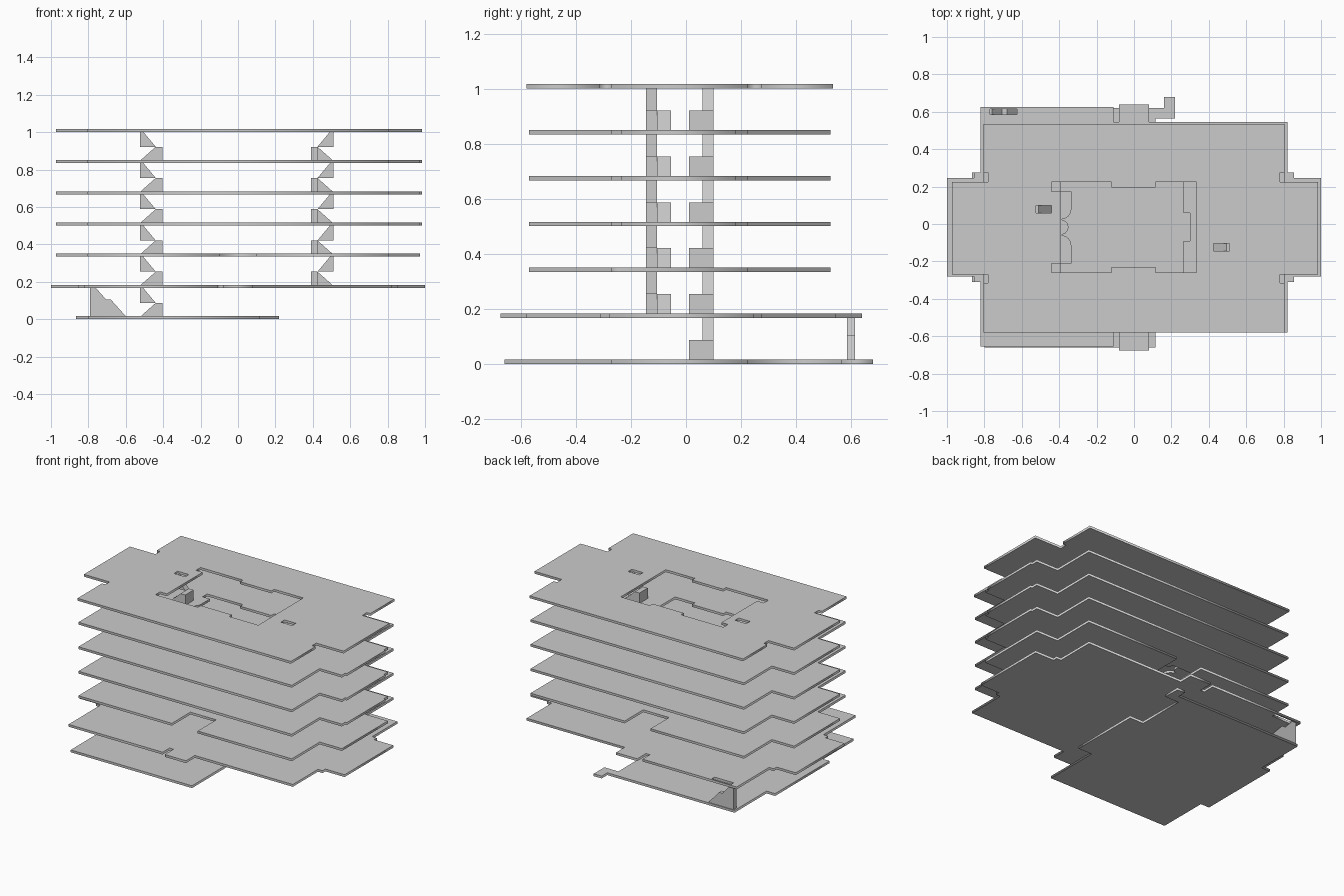
import bpy, bmesh, math

STEP, THICK = 0.167, 0.016


def slab(name, outline, z, holes=()):
    """Flat plate from an outline with openings, bottom at z."""
    cu = bpy.data.curves.new(name, 'CURVE')
    cu.dimensions, cu.fill_mode, cu.extrude = '2D', 'BOTH', THICK / 2
    for loop in [outline, *holes]:
        sp = cu.splines.new('POLY')
        sp.points.add(len(loop) - 1)
        for p, (x, y) in zip(sp.points, loop):
            p.co = (x, y, 0, 1)
        sp.use_cyclic_u = True
    ob = bpy.data.objects.new(name, cu)
    ob.location.z = z + THICK / 2
    bpy.context.collection.objects.link(ob)
    bpy.ops.object.select_all(action='DESELECT')
    bpy.context.view_layer.objects.active = ob
    ob.select_set(True)
    bpy.ops.object.convert(target='MESH')
    return ob


def rect(x0, y0, x1, y1):
    return [(x0, y0), (x1, y0), (x1, y1), (x0, y1)]


def prism(bm, profile, y0, y1):
    """Side profile (x, z) extruded from y0 to y1."""
    f = bm.faces.new([bm.verts.new((x, y0, z)) for x, z in profile])
    top = bmesh.ops.extrude_face_region(bm, geom=[f])['geom']
    bmesh.ops.translate(bm, vec=(0, y1 - y0, 0),
                        verts=[v for v in top if isinstance(v, bmesh.types.BMVert)])


def finish(name, bm):
    bmesh.ops.recalc_face_normals(bm, faces=bm.faces)
    me = bpy.data.meshes.new(name)
    bm.to_mesh(me)
    bm.free()
    ob = bpy.data.objects.new(name, me)
    bpy.context.collection.objects.link(ob)
    return ob


def turn(pts):
    """Half turn about the stair-core centre."""
    return [(-0.015 - x, -0.045 - y) for x, y in pts]


# Stair openings and atrium openings
well_l = rect(-0.525, 0.06, -0.44, 0.1)
well_r = turn(well_l)
corner_well = rect(-0.77, 0.585, -0.625, 0.615)
atrium_top = [(-0.44, 0.225), (-0.12, 0.225), (-0.12, 0.195), (0.115, 0.195),
              (0.115, 0.225), (0.335, 0.225), (0.335, -0.26), (0.115, -0.26),
              (0.115, -0.23), (-0.12, -0.23), (-0.12, -0.26), (-0.44, -0.26),
              (-0.44, -0.21), (-0.39, -0.21), (-0.39, 0.175), (-0.44, 0.175)]


def arc(cx, cy, r, a0, a1, n=6):
    return [(cx + r * math.cos(math.radians(a0 + (a1 - a0) * i / n)),
             cy + r * math.sin(math.radians(a0 + (a1 - a0) * i / n))) for i in range(n + 1)]


atrium = ([(-0.39, 0.225)] + atrium_top[1:5] +
          [(0.265, 0.225), (0.265, 0.06), (0.30, 0.06), (0.30, -0.09), (0.265, -0.09),
           (0.265, -0.26)] + atrium_top[7:11] +
          [(-0.39, -0.26), (-0.39, -0.21), (-0.335, -0.21)] +
          arc(-0.39, -0.115, 0.055, 0, 85) + arc(-0.39, -0.017, 0.04, -85, 85) +
          arc(-0.39, 0.08, 0.055, -85, 0) +
          [(-0.335, 0.175), (-0.39, 0.175)])

# Ground slab: half plan with side bays and rear walkway
slab("ground_slab", [
    (-0.80, -0.66), (0.115, -0.66), (0.115, -0.27), (0.22, -0.27), (0.22, 0.225),
    (0.115, 0.225), (0.115, 0.565), (0.22, 0.565), (0.22, 0.68), (0.16, 0.68),
    (0.16, 0.62), (-0.80, 0.62), (-0.80, 0.275), (-0.865, 0.275), (-0.865, -0.31),
    (-0.80, -0.31)], 0)

# First floor slab: wide plan with terraces and corner bumps
slab("first_floor_slab", [
    (-0.82, -0.655), (-0.11, -0.655), (-0.11, -0.58), (-0.08, -0.58), (-0.08, -0.675),
    (0.08, -0.675), (0.08, -0.58), (0.82, -0.58), (0.82, -0.31), (0.855, -0.31),
    (0.855, -0.28), (1, -0.28), (1, 0.245), (0.855, 0.245), (0.855, 0.275), (0.82, 0.275),
    (0.82, 0.545), (0.08, 0.545), (0.08, 0.64), (-0.08, 0.64), (-0.08, 0.545),
    (-0.11, 0.545), (-0.11, 0.625), (-0.82, 0.625), (-0.82, 0.275), (-0.855, 0.275),
    (-0.855, 0.245), (-1, 0.245), (-1, -0.28), (-0.855, -0.28), (-0.855, -0.31),
    (-0.82, -0.31)], STEP, [well_l, corner_well])

# Typical floors; the lowest has entrance recesses front and back
for i in range(2, 6):
    front = [(-0.1, -0.57), (-0.1, -0.37), (0.095, -0.37), (0.095, -0.57)] if i == 2 else []
    back = [(0.095, 0.525), (0.095, 0.325), (-0.1, 0.325), (-0.1, 0.525)] if i == 2 else []
    bay = [(0.985, -0.235), (0.985, 0.18), (0.973, 0.18)] if i > 2 else []
    slab(f"floor_slab_{i}",
         [(-0.805, -0.57)] + front +
         [(0.805, -0.57), (0.805, -0.27), (0.973, -0.27), (0.973, -0.235)] + bay +
         [(0.973, 0.225), (0.805, 0.225), (0.805, 0.525)] + back +
         [(-0.805, 0.525), (-0.805, 0.225), (-0.973, 0.225), (-0.973, -0.27),
          (-0.805, -0.27)], i * STEP, [well_l, well_r, atrium])

# Roof slab with notched inner corners
slab("roof_slab", [
    (-0.805, -0.58), (0.805, -0.58), (0.805, -0.315), (0.78, -0.315), (0.78, -0.27),
    (0.985, -0.27), (0.985, 0.225), (0.78, 0.225), (0.78, 0.275), (0.805, 0.275),
    (0.805, 0.535), (-0.805, 0.535), (-0.805, 0.275), (-0.78, 0.275), (-0.78, 0.225),
    (-0.973, 0.225), (-0.973, -0.27), (-0.78, -0.27), (-0.78, -0.315), (-0.805, -0.315)],
    6 * STEP, [well_l, well_r, atrium_top])


# Switchback stairs: lower flight, landing, upper flight
def stair(name, z, turned):
    bm = bmesh.new()
    b, m, t = z + THICK, z + 0.087, z + STEP
    prism(bm, [(-0.52, b), (-0.44, b), (-0.44, m)], 0.01, 0.06)
    prism(bm, [(-0.44, b), (-0.405, b), (-0.405, m), (-0.44, m)], 0.01, 0.1)
    prism(bm, [(-0.525, m), (-0.44, m), (-0.51, t + 0.004), (-0.525, t + 0.004)], 0.06, 0.1)
    ob = finish(name, bm)
    if turned:
        ob.rotation_euler.z = math.pi
        ob.location = (-0.015, -0.045, 0)


for i in range(6):
    stair(f"left_stair_{i}", i * STEP, False)
    if i:
        stair(f"right_stair_{i}", i * STEP, True)

# Straight rear corner stair with mid landing
bm = bmesh.new()
prism(bm, [(-0.79, THICK), (-0.60, THICK), (-0.68, 0.105), (-0.705, 0.105),
           (-0.76, STEP), (-0.79, STEP)], 0.585, 0.615)
finish("corner_stair", bm)
